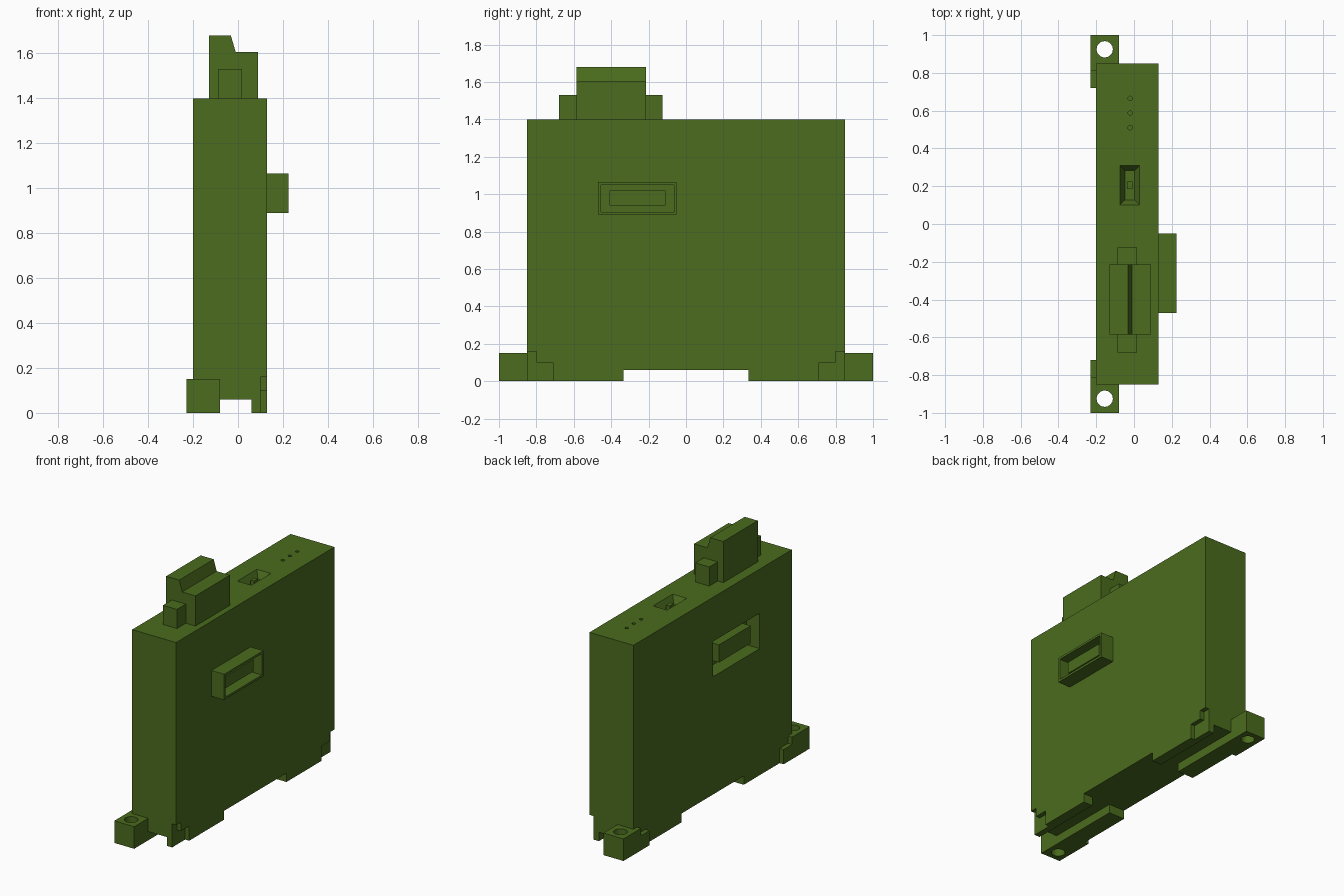
import bpy, bmesh, math

if "Cube" in bpy.data.objects:
    bpy.data.objects.remove(bpy.data.objects["Cube"])

green = bpy.data.materials.new("green_plastic")
green.diffuse_color = (0.07, 0.15, 0.013, 1)
green.use_nodes = True
green.node_tree.nodes["Principled BSDF"].inputs["Base Color"].default_value = green.diffuse_color


def make(name, bm):
    bmesh.ops.recalc_face_normals(bm, faces=bm.faces)
    me = bpy.data.meshes.new(name)
    bm.to_mesh(me)
    bm.free()
    me.materials.append(green)
    ob = bpy.data.objects.new(name, me)
    bpy.context.collection.objects.link(ob)
    return ob


def box(name, x, y, z, inset=0):
    """Box from ranges; inset narrows the bottom face."""
    bm = bmesh.new()
    bmesh.ops.create_cube(bm, size=1)
    for v in bm.verts:
        top = v.co.z > 0
        d = 0 if top else inset
        v.co = (x[1] - d if v.co.x > 0 else x[0] + d,
                y[1] - d if v.co.y > 0 else y[0] + d,
                z[1] if top else z[0])
    return make(name, bm)


def prism(name, pts, axis, lo, hi):
    """Extrude a profile along x (points are y, z) or y (points are x, z)."""
    bm = bmesh.new()
    place = (lambda p, t: (t, p[0], p[1])) if axis == "x" else (lambda p, t: (p[0], t, p[1]))
    f = bm.faces.new([bm.verts.new(place(p, lo)) for p in pts])
    ext = bmesh.ops.extrude_face_region(bm, geom=[f])["geom"]
    d = hi - lo
    bmesh.ops.translate(bm, verts=[v for v in ext if isinstance(v, bmesh.types.BMVert)],
                        vec=(d, 0, 0) if axis == "x" else (0, d, 0))
    return make(name, bm)


def rod(name, x, y, z, r, n):
    bm = bmesh.new()
    bmesh.ops.create_cone(bm, cap_ends=True, segments=n, radius1=r, radius2=r, depth=z[1] - z[0])
    bmesh.ops.translate(bm, verts=bm.verts, vec=(x, y, (z[0] + z[1]) / 2))
    return make(name, bm)


def cut(ob, *cutters):
    for c in cutters:
        m = ob.modifiers.new("cut", "BOOLEAN")
        m.operation, m.solver, m.object = "DIFFERENCE", "EXACT", c
        c.hide_render = True
        bpy.context.view_layer.objects.active = ob
        bpy.ops.object.modifier_apply(modifier=m.name)
        bpy.data.objects.remove(c)


# Housing with rail channel and open middle underneath
body = box("housing", (-0.20, 0.13), (-0.85, 0.85), (0, 1.40))
cut(body,
    box("middle_gap", (-0.3, 0.3), (-0.335, 0.335), (-0.1, 0.06)),
    box("rail_channel", (-0.08, 0.06), (-1, 1), (-0.1, 0.06)))

for s, side in ((-1, "front"), (1, "back")):
    # Stepped corner notch that receives the neighbouring unit's tab
    notch = [(s * 0.90, -0.1), (s * 0.90, 0.16), (s * 0.80, 0.16),
             (s * 0.80, 0.10), (s * 0.71, 0.10), (s * 0.71, -0.1)]
    cut(body, prism("notch", notch, "x", 0.10, 0.2))
    # Mounting tab with stepped flange and screw hole
    prof = [(s * 1.0, 0), (s * 1.0, 0.15), (s * 0.81, 0.15),
            (s * 0.81, 0.10), (s * 0.72, 0.10), (s * 0.72, 0)]
    tab = prism(side + "_mounting_tab", prof, "x", -0.23, -0.08)
    ys = sorted((s * 0.5, s * 0.85))
    cut(tab, box("tab_trim", (-0.20, 0.1), ys, (-0.1, 0.3)),
        rod("screw_hole", -0.155, s * 0.925, (-0.1, 0.3), 0.043, 32))

# Socket recess on the left face, with its core
cut(body, box("socket_recess", (-0.3, -0.10), (-0.505, -0.005), (0.86, 1.10)))
box("socket_core", (-0.185, -0.10), (-0.43, -0.09), (0.92, 1.04))

# Plug on the right face: hollow shroud and tongue
shroud = box("plug_shroud", (0.13, 0.225), (-0.47, -0.05), (0.89, 1.065))
cut(shroud, box("shroud_hollow", (0.14, 0.3), (-0.455, -0.065), (0.905, 1.05)))
box("plug_tongue", (0.14, 0.195), (-0.41, -0.11), (0.94, 1.02))

# Tapered button well, button and indicator holes on top
cut(body, box("button_well", (-0.075, 0.03), (0.10, 0.31), (1.35, 1.40001), 0.027))
box("button", (-0.036, -0.009), (0.185, 0.225), (1.35, 1.385))
for y in (0.51, 0.588, 0.665):
    cut(body, rod("indicator_hole", -0.02, y, (1.38, 1.45), 0.012, 12))

# Top terminal block with raised rear step and two side ears
prism("terminal_block", [(-0.13, 1.40), (0.09, 1.40), (0.09, 1.605), (-0.01, 1.605),
                         (-0.032, 1.68), (-0.13, 1.68)], "y", -0.585, -0.215)
box("front_ear", (-0.088, 0.017), (-0.68, -0.585), (1.40, 1.53))
box("back_ear", (-0.088, 0.017), (-0.215, -0.125), (1.40, 1.53))
